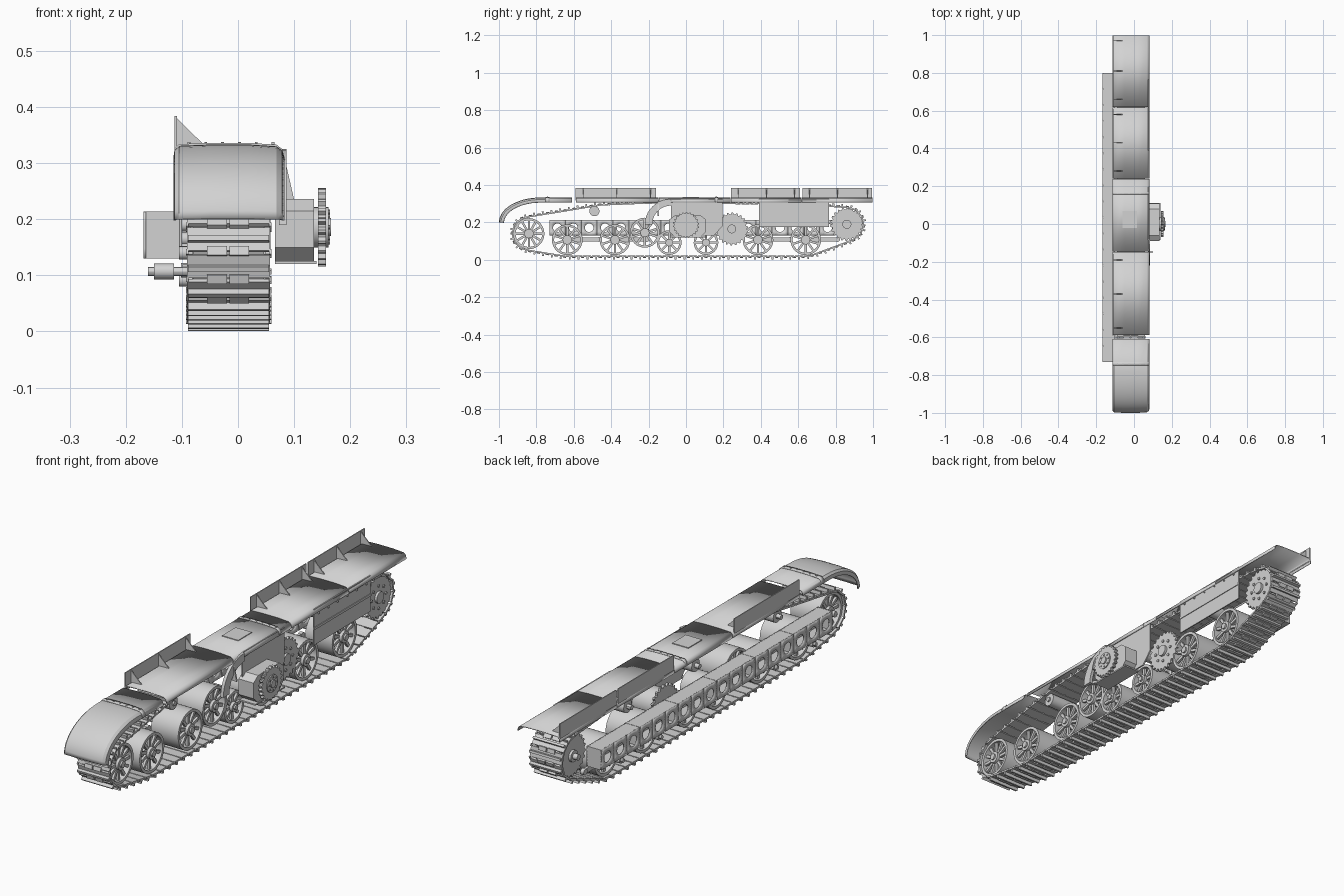
import bpy, bmesh, math
from mathutils import Vector, Matrix

if "Cube" in bpy.data.objects:
    bpy.data.objects.remove(bpy.data.objects["Cube"])

grey = bpy.data.materials.new("primer_grey")
grey.diffuse_color = (0.65, 0.65, 0.65, 1)
grey.use_nodes = True
grey.node_tree.nodes["Principled BSDF"].inputs["Base Color"].default_value = grey.diffuse_color


def finish(name, bm, solid=0):
    bmesh.ops.recalc_face_normals(bm, faces=bm.faces)
    me = bpy.data.meshes.new(name)
    bm.to_mesh(me)
    bm.free()
    me.materials.append(grey)
    ob = bpy.data.objects.new(name, me)
    bpy.context.collection.objects.link(ob)
    if solid:
        m = ob.modifiers.new("thickness", 'SOLIDIFY')
        m.thickness, m.offset = solid, 0
    return ob


def box(bm, x0, x1, y0, y1, z0, z1, rot=None):
    mat = Matrix.Translation(((x0 + x1) / 2, (y0 + y1) / 2, (z0 + z1) / 2)) @ Matrix.Diagonal((x1 - x0, y1 - y0, z1 - z0, 1))
    bmesh.ops.create_cube(bm, size=1, matrix=(rot @ mat) if rot else mat)


def prism(bm, pts, x0, x1):
    # closed (y, z) outline extruded along x
    a = [bm.verts.new((x0, y, z)) for y, z in pts]
    b = [bm.verts.new((x1, y, z)) for y, z in pts]
    bm.faces.new(a)
    bm.faces.new(b[::-1])
    for i in range(len(pts)):
        j = (i + 1) % len(pts)
        bm.faces.new((a[i], b[i], b[j], a[j]))


def circle(y, z, r, n):
    return [(y + r * math.cos(2 * math.pi * i / n), z + r * math.sin(2 * math.pi * i / n)) for i in range(n)]


def disc(bm, y, z, r, x0, x1, n=24):
    prism(bm, circle(y, z, r, n), x0, x1)


def tube(bm, y, z, r0, r1, x0, x1, n=32):
    rings = [[bm.verts.new((x, *p)) for p in circle(y, z, r, n)]
             for x, r in ((x0, r1), (x1, r1), (x1, r0), (x0, r0))]
    for k in range(4):
        a, b = rings[k], rings[(k + 1) % 4]
        for i in range(n):
            j = (i + 1) % n
            bm.faces.new((a[i], a[j], b[j], b[i]))


def gear(bm, y, z, r, tooth, teeth, x0, x1):
    pts = []
    for i in range(teeth):
        for f, rr in ((0, r), (.25, r + tooth), (.5, r + tooth), (.75, r)):
            a = 2 * math.pi * (i + f) / teeth
            pts.append((y + rr * math.cos(a), z + rr * math.sin(a)))
    prism(bm, pts, x0, x1)


def spoked_wheel(name, y, z, r, spokes=10):
    bm = bmesh.new()
    tube(bm, y, z, r - .012, r, -.08, .046)
    disc(bm, y, z, r * .3, -.082, .05)
    disc(bm, y, z, r * .16, .05, .057, 12)
    for i in range(spokes):
        rot = Matrix.Translation((0, y, z)) @ Matrix.Rotation(2 * math.pi * i / spokes, 4, 'X')
        for x in (-.07, .028):
            box(bm, x, x + .01, -.006, .006, r * .25, r - .006, rot)
    return finish(name, bm)


def drive_wheel(name, y, z, r):
    bm = bmesh.new()
    disc(bm, y, z, r * .75, -.065, .035, 32)
    for x in (-.075, .038):
        gear(bm, y, z, r - .006, .01, 22, x, x + .01)
    disc(bm, y, z, r * .28, -.085, .058)
    for p in circle(y, z, r * .55, 8):
        disc(bm, *p, .006, .046, .053, 8)
    return finish(name, bm)


# wheels: idler, road wheels, middle cluster, sprockets
idler, sprocket, zr = (-.84, .14), (.86, .19), .107
spoked_wheel("idler_wheel", *idler, .083, 12)
road = (-.635, -.38, .385, .64)
for y in road:
    spoked_wheel("road_wheel", y, zr, .082)
spoked_wheel("middle_wheel", -.22, .145, .08)
for y in (-.09, .107):
    spoked_wheel("small_road_wheel", y, .092, .066, 8)
drive_wheel("rear_sprocket", *sprocket, .086)
drive_wheel("middle_sprocket", .245, .165, .084)
for y in (-.49, .05, .5):
    bm = bmesh.new()
    disc(bm, y, .26, .027, -.08, .045)
    disc(bm, y, .26, .01, -.1, .052, 12)
    finish("return_roller", bm)

# track path: hull around the wheels, split into equal links
pts = []
for y, z, r in ((*idler, .085), (*sprocket, .086), (-.635, zr, .085), (.64, zr, .085),
                (-.45, .26, .03), (-.2, .27, .03), (.6, .265, .03)):
    pts += circle(y, z, r, 48)
pts.sort()


def half(ps):
    h = []
    for p in ps:
        while len(h) > 1 and (h[-1][0] - h[-2][0]) * (p[1] - h[-2][1]) - (h[-1][1] - h[-2][1]) * (p[0] - h[-2][0]) <= 0:
            h.pop()
        h.append(p)
    return h[:-1]


path = [Vector(p) for p in half(pts) + half(pts[::-1])]
segs = [(path[i], path[(i + 1) % len(path)]) for i in range(len(path))]
total = sum((b - a).length for a, b in segs)
LINKS = 84
pitch = total / LINKS


def at(d):
    d %= total
    for a, b in segs:
        n = (b - a).length
        if d <= n:
            return a + (b - a) * d / n
        d -= n
    return path[0].copy()


bm = bmesh.new()
for i in range(LINKS):
    a, b = at(i * pitch), at((i + 1) * pitch)
    m, t = (a + b) / 2, (b - a).normalized()
    rot = Matrix(((1, 0, 0, 0), (0, t.x, -t.y, m.x), (0, t.y, t.x, m.y), (0, 0, 0, 1)))
    h = pitch / 2
    box(bm, -.091, .057, -h * .9, h * .9, -.008, 0, rot)
    box(bm, -.089, .055, -h * .15, h * .25, -.021, -.008, rot)       # grouser
    for x in (-.055, -.015):                                         # hinge knuckles
        box(bm, x, x + .035, h * .6, h * 1.3, -.013, -.002, rot)
    for x in (-.093, .055):                                          # pin heads
        box(bm, x, x + .005, h * .8, h * 1.2, -.009, -.001, rot)
finish("track", bm)

# perforated side beam
Y0, Y1, Z0, Z1 = -.73, .80, .13, .213
bm = bmesh.new()
cells = 18
cw = (Y1 - Y0) / cells
for x in (-.166, -.102):
    for c in range(cells):
        yc, zc = Y0 + cw * (c + .5), (Z0 + Z1) / 2
        inner, outer = [], []
        for k in range(24):
            ca, sa = math.cos(k * math.pi / 12), math.sin(k * math.pi / 12)
            s = max(abs(ca), abs(sa))
            inner.append(bm.verts.new((x, yc + .023 * ca, zc + .023 * sa)))
            outer.append(bm.verts.new((x, yc + cw / 2 * ca / s, zc + (Z1 - Z0) / 2 * sa / s)))
        for k in range(24):
            j = (k + 1) % 24
            bm.faces.new((inner[k], inner[j], outer[j], outer[k]))
finish("beam_side_plates", bm, .004)
bm = bmesh.new()
for z in (Z0, Z1 - .004):
    box(bm, -.166, -.102, Y0, Y1, z, z + .004)
for i in range(7):
    y = Y0 + (Y1 - Y0 - .004) * i / 6
    box(bm, -.168, -.1, y, y + .004, Z0, Z1 + .001)
finish("beam_flanges", bm)

# axles and swing arms
for y in road:
    bm = bmesh.new()
    disc(bm, y, zr, .008, -.16, -.07, 12)
    disc(bm, y, zr, .014, -.15, -.114, 16)
    box(bm, -.099, -.088, y, y + .17, zr - .008, zr + .012)
    disc(bm, y + .17, zr + .002, .013, -.102, -.086, 16)
    finish("axle_and_arm", bm)
bm = bmesh.new()
for y, z in (idler, sprocket, (-.22, .145), (.245, .165), (-.09, .092), (.107, .092)):
    disc(bm, y, z, .012, -.105, -.07, 16)
finish("inner_axles", bm)

# fender sheets: rounded cross-section swept along y
cross = [(-.113, -.022), (-.111, -.008), (-.104, -.001), (-.05, .001), (.02, .001), (.068, -.002), (.077, -.009), (.081, -.024)]


def fender(name, line, grow=0):
    bm = bmesh.new()
    rows = []
    for i, p in enumerate(line):
        d = (Vector(line[min(i + 1, len(line) - 1)]) - Vector(line[max(i - 1, 0)])).normalized()
        n = Vector((-d.y, d.x)) if d.x > 0 else Vector((d.y, -d.x))
        rows.append([bm.verts.new((x, p[0] + n.x * (h + grow), p[1] + n.y * (h + grow))) for x, h in cross])
    for a, b in zip(rows, rows[1:]):
        for k in range(len(cross) - 1):
            bm.faces.new((a[k], a[k + 1], b[k + 1], b[k]))
    return finish(name, bm, .004)


for y0, y1 in ((-.588, -.148), (-.145, .237), (.24, .617), (.62, .998)):
    fender("fender_section", [(y0, .33), (y1, .33)])
arc = [(-.78 - .217 * math.sin(a), .2 + .13 * math.cos(a)) for a in [math.pi / 2 * i / 14 for i in range(15)]]
fender("front_mudguard", arc[::-1] + [(-.61, .33)])
fender("mudguard_band", [(-.75, .33), (-.73, .33)], .003)
fender("middle_band", [(.155, .33), (.17, .33)], .003)
bm = bmesh.new()
for i in range(6):
    for y in (-.74, .162):
        x = -.09 + i * .03
        box(bm, x, x + .005, y - .003, y + .003, .333, .338)
box(bm, -.06, .015, -.02, .07, .328, .336)
finish("fender_rivets_and_hatch", bm)

# upright flanges with triangular gussets
for y0, y1, ribs in ((-.59, -.16, (-.55, -.37, -.19)), (.24, .61, (.28, .43, .58)), (.622, .995, (.66, .81, .97))):
    bm = bmesh.new()
    box(bm, -.113, -.109, y0, y1, .318, .384)
    for y in ribs:
        tri = [[bm.verts.new((x, yy, z)) for x, z in ((-.11, .328), (-.058, .33), (-.11, .381))] for yy in (y - .002, y + .002)]
        bm.faces.new(tri[0])
        bm.faces.new(tri[1])
        for k in range(3):
            bm.faces.new((tri[0][k], tri[0][k - 1], tri[1][k - 1], tri[1][k]))
    finish("fender_flange", bm)

# rear side skirt
bm = bmesh.new()
box(bm, .074, .079, .39, .765, .175, .325)
box(bm, .079, .082, .39, .765, .24, .25)
for i in range(6):
    disc(bm, .42 + i * .063, .3, .004, .078, .083, 8)
finish("side_skirt", bm)

# middle side plate with curved front edge
bm = bmesh.new()
curve = [(-.08 - .14 * math.sin(a), .19 + .135 * math.cos(a)) for a in [math.pi / 2 * i / 10 for i in range(11)]]
inner = [(-.08 - .1 * math.sin(a), .19 + .1 * math.cos(a)) for a in [math.pi / 2 * i / 10 for i in range(11)]]
prism(bm, curve + inner[::-1], .073, .086)
prism(bm, [(-.08, .325), (-.08, .19), (-.06, .13), (.15, .13), (.195, .18), (.195, .325)], .072, .078)
finish("middle_side_plate", bm)
bm = bmesh.new()
v = [[bm.verts.new((x, y, z)) for x, z in ((.078, .32), (.084, .305), (.1, .235), (.078, .235))] for y in (-.152, -.145)]
bm.faces.new(v[0])
bm.faces.new(v[1])
for k in range(4):
    bm.faces.new((v[0][k], v[0][k - 1], v[1][k - 1], v[1][k]))
finish("side_bracket", bm)

# gearbox and toothed output wheel
bm = bmesh.new()
prism(bm, [(-.09, .15), (-.06, .123), (.08, .123), (.108, .15), (.108, .215), (.08, .236), (-.06, .236), (-.09, .215)], .066, .135)
box(bm, .066, .14, -.085, .11, .12, .126)
finish("gearbox", bm)
bm = bmesh.new()
gear(bm, 0, .186, .062, .008, 22, .143, .157)
disc(bm, 0, .186, .036, .13, .161)
disc(bm, 0, .186, .016, .16, .166, 16)
for p in circle(0, .186, .027, 8):
    disc(bm, *p, .004, .16, .164, 8)
finish("output_gear", bm)

for ob in bpy.context.scene.objects:
    ob.select_set(True)
    bpy.context.view_layer.objects.active = ob
bpy.ops.object.shade_smooth_by_angle(angle=math.radians(30))
